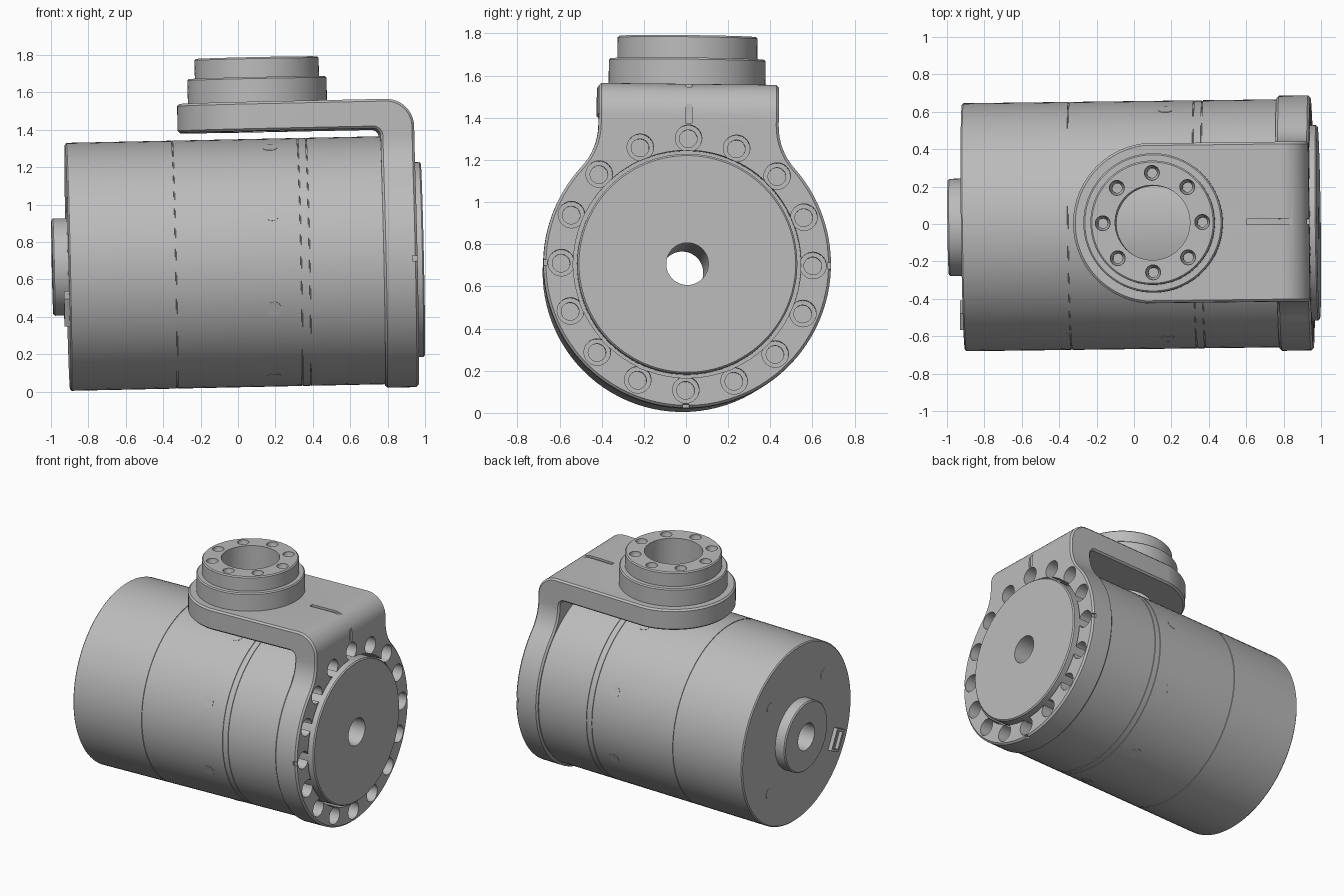
import bpy, bmesh
from math import pi, sin, cos, sqrt, radians, atan2
from mathutils import Matrix

cube = bpy.data.objects.get("Cube")
if cube:
    bpy.data.objects.remove(cube)

grey = bpy.data.materials.new("machined_grey")
grey.use_nodes = True
grey.diffuse_color = (0.5, 0.5, 0.5, 1)
grey.node_tree.nodes["Principled BSDF"].inputs["Base Color"].default_value = (0.5, 0.5, 0.5, 1)

ALONG_X = Matrix.Rotation(pi / 2, 4, 'Y')
parts = []


def make(name, bm, keep=True):
    bmesh.ops.remove_doubles(bm, verts=bm.verts, dist=1e-5)
    bmesh.ops.recalc_face_normals(bm, faces=bm.faces)
    me = bpy.data.meshes.new(name)
    bm.to_mesh(me)
    bm.free()
    ob = bpy.data.objects.new(name, me)
    bpy.context.collection.objects.link(ob)
    me.materials.append(grey)
    if keep:
        parts.append(ob)
    else:
        ob.hide_render = True
    return ob


def add_lathe(bm, profile, place, n=96):
    """Spin a closed (height, radius) profile about local z, then place it."""
    rings = [[bm.verts.new(place @ Matrix.Translation((r * cos(2 * pi * i / n), r * sin(2 * pi * i / n), h)).translation)
              for i in range(n)] for h, r in profile]
    for a, b in zip(rings, rings[1:] + rings[:1]):
        for i in range(n):
            j = (i + 1) % n
            bm.faces.new((a[i], a[j], b[j], b[i]))


def lathe(name, profile, place=ALONG_X, n=96, keep=True):
    bm = bmesh.new()
    add_lathe(bm, profile, place, n)
    return make(name, bm, keep)


def tube(h0, h1, outer, inner, c=0.008):
    """Chamfered tube profile."""
    return [(h0, inner), (h0, outer - c), (h0 + c, outer), (h1 - c, outer), (h1, outer - c), (h1, inner)]


def prism(name, outline, lo, hi, axes):
    """Extrude a 2D outline; axes orders (u, v, depth) into x, y, z."""
    bm = bmesh.new()
    ends = [[bm.verts.new([(u, v, d)[k] for k in axes]) for u, v in outline] for d in (lo, hi)]
    for e in ends:
        bm.faces.new(e)
    n = len(outline)
    for i in range(n):
        j = (i + 1) % n
        bm.faces.new((ends[0][i], ends[0][j], ends[1][j], ends[1][i]))
    return make(name, bm, False)


def arc(cx, cy, r, a0, a1, n):
    return [(cx + r * cos(a0 + (a1 - a0) * i / n), cy + r * sin(a0 + (a1 - a0) * i / n)) for i in range(n + 1)]


def boolean(ob, tool, op='DIFFERENCE'):
    m = ob.modifiers.new(op.lower(), 'BOOLEAN')
    m.object, m.operation, m.solver = tool, op, 'EXACT'
    apply(ob, m)
    bpy.data.objects.remove(tool)


def apply(ob, m):
    bpy.context.view_layer.objects.active = ob
    bpy.ops.object.modifier_apply(modifier=m.name)


def add_box(bm, centre, size, turn=Matrix()):
    bmesh.ops.create_cube(bm, size=1, matrix=turn @ Matrix.Translation(centre) @ Matrix.Diagonal((*size, 1)))


# Motor housing: long barrel with fine joint grooves and a through bore
R, BORE = 0.663, 0.1
shell = [(-0.912, BORE), (-0.912, R - 0.008), (-0.904, R)]
for seam in (-0.34, 0.33, 0.375):
    shell += [(seam - 0.003, R), (seam - 0.002, R - 0.004), (seam + 0.002, R - 0.004), (seam + 0.003, R)]
shell += [(0.775, R), (0.775, BORE)]
lathe("motor_housing", shell)
lathe("rear_hub", tube(-0.993, -0.9, 0.26, BORE))
lathe("front_cover_disc", tube(0.76, 0.988, 0.522, BORE))

# Flush screw plugs around the barrel and on the rear face
bm = bmesh.new()
for k in range(8):
    spin = Matrix.Rotation(pi / 8 + k * pi / 4, 4, 'X')
    add_lathe(bm, [(0.655, 0), (0.655, 0.04), (0.664, 0.04), (0.664, 0)], spin @ Matrix.Translation((0.18, 0, 0)), 24)
for a in (-45, 45, 135):
    spin = Matrix.Rotation(radians(a), 4, 'X') @ Matrix.Translation((0, 0.46, 0)) @ ALONG_X
    add_lathe(bm, [(-0.914, 0), (-0.914, 0.04), (-0.9, 0.04), (-0.9, 0)], spin, 24)
make("screw_plugs", bm)

# Cable socket: small open frame on the rear face
turn = Matrix.Rotation(atan2(-0.23, -0.47), 4, 'X')
bm = bmesh.new()
add_box(bm, (-0.92, 0.52, 0), (0.04, 0.098, 0.163), turn)
socket = make("cable_socket", bm)
bm = bmesh.new()
add_box(bm, (-0.94, 0.52, 0), (0.05, 0.06, 0.125), turn)
boolean(socket, make("socket_cutter", bm, False))

# Bracket: side profile, end outline and plan outline intersected
W, FR, FIL = 0.427, 0.682, 0.3
IN, OUT, LOW, TOP = 0.772, 0.952, 0.702, 0.858
CX = 0.122
side = [(-0.5, LOW)] + arc(IN - 0.04, LOW - 0.04, 0.04, pi / 2, 0, 6) + [(IN, -0.8), (OUT, -0.8)]
side += arc(OUT - 0.15, TOP - 0.15, 0.15, 0, pi / 2, 12) + [(-0.5, TOP)]
bracket = prism("bracket", side, -0.8, 0.8, (0, 2, 1))
bracket.hide_render = False
parts.append(bracket)

h = sqrt((FR + FIL) ** 2 - (W + FIL) ** 2)
touch = atan2(h, W + FIL)
half = arc(0, 0, FR, -pi / 2, touch, 42)[1:] + arc(W + FIL, h, FIL, pi + touch, pi, 8)[1:] + [(W, 1)]
end = [(0, -FR)] + half + [(-y, z) for y, z in reversed(half)]
boolean(bracket, prism("end_outline", end, -0.6, 1.1, (2, 0, 1)), 'INTERSECT')

plan = arc(CX, 0, W + 0.003, pi / 2, 3 * pi / 2, 40) + [(0.6, -W - 0.003), (0.6, -0.75), (1.1, -0.75),
                                                       (1.1, 0.75), (0.6, 0.75), (0.6, W + 0.003)]
boolean(bracket, prism("plan_outline", plan, -0.9, 1.0, (0, 1, 2)), 'INTERSECT')
bev = bracket.modifiers.new("edge_break", 'BEVEL')
bev.width, bev.segments, bev.limit_method, bev.angle_limit = 0.012, 1, 'ANGLE', radians(50)
apply(bracket, bev)

# Bracket openings: disc seat, turret bore, bolt counterbores, index marks
boolean(bracket, lathe("seat_cutter", [(0.7, 0), (0.7, 0.54), (1.1, 0.54), (1.1, 0)], keep=False))
boolean(bracket, lathe("bore_cutter", [(0.6, 0), (0.6, 0.2), (1, 0.2), (1, 0)], Matrix.Translation((CX, 0, 0)), 64, False))
bm = bmesh.new()
for k in range(16):
    spin = Matrix.Rotation(k * pi / 8, 4, 'X') @ Matrix.Translation((0, 0.597, 0)) @ ALONG_X
    add_lathe(bm, [(0.79, 0), (0.79, 0.042), (0.85, 0.042), (0.85, 0.063), (1, 0.063), (1, 0)], spin, 32)
boolean(bracket, make("bolt_cutter", bm, False))
bm = bmesh.new()
for a in (0, pi, -pi / 2):
    add_box(bm, (0.96, 0.69, 0), (0.07, 0.05, 0.03), Matrix.Rotation(a, 4, 'X'))
add_box(bm, (0.96, 0, 0.715), (0.04, 0.03, 0.09))
add_box(bm, (0.745, 0, TOP), (0.25, 0.03, 0.03))
boolean(bracket, make("mark_cutter", bm, False))

# Turret: two stepped rings with a ring of countersunk bolt holes
on_arm = Matrix.Translation((CX, 0, 0))
lathe("turret_base_ring", tube(TOP - 0.01, 0.99, 0.372, 0.2), on_arm)
ring = lathe("turret_top_ring", tube(0.98, 1.097, 0.332, 0.2), on_arm)
bm = bmesh.new()
for k in range(8):
    spin = on_arm @ Matrix.Rotation(k * pi / 4, 4, 'Z') @ Matrix.Translation((0.266, 0, 0))
    add_lathe(bm, [(1.0, 0), (1.0, 0.026), (1.05, 0.026), (1.075, 0.04), (1.15, 0.04), (1.15, 0)], spin, 24)
boolean(ring, make("hole_cutter", bm, False))

# Whole unit leans very slightly
lean = (Matrix.Translation((0, -0.006, 0.686)) @ Matrix.Rotation(0.0125, 4, 'Z')
        @ Matrix.Rotation(-0.021, 4, 'Y') @ Matrix.Rotation(-0.011, 4, 'X'))
for ob in parts:
    ob.data.transform(lean)
    bpy.ops.object.select_all(action='DESELECT')
    ob.select_set(True)
    bpy.context.view_layer.objects.active = ob
    bpy.ops.object.shade_smooth_by_angle(angle=radians(30))
